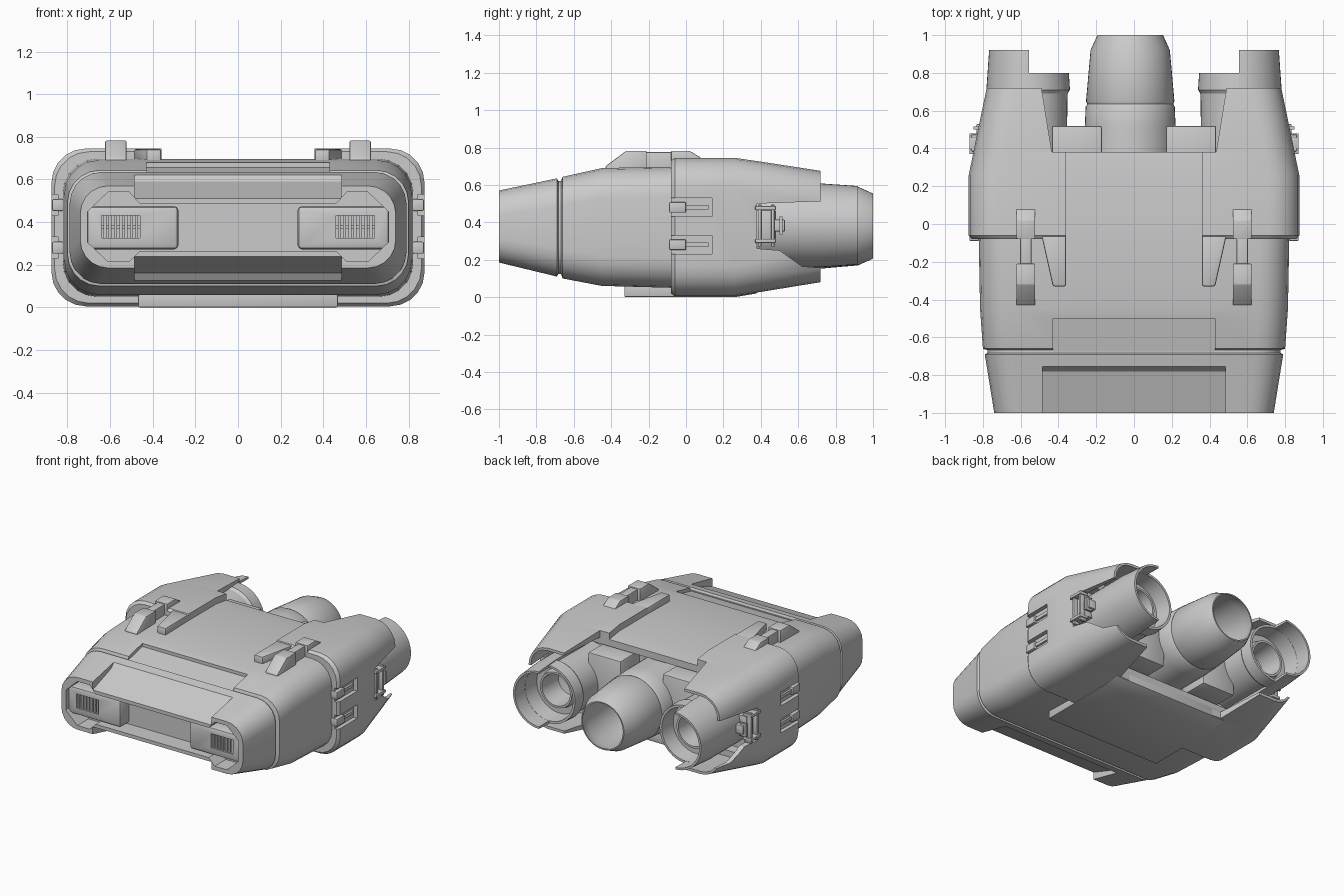
import bpy, bmesh, math

if "Cube" in bpy.data.objects:
    bpy.data.objects.remove(bpy.data.objects["Cube"], do_unlink=True)


def activate(ob):
    bpy.ops.object.select_all(action='DESELECT')
    ob.select_set(True)
    bpy.context.view_layer.objects.active = ob


def loft(name, rings, loop=False):
    """Skin closed rings of points; cap the ends, or join last to first."""
    bm = bmesh.new()
    rows = [[bm.verts.new(p) for p in ring] for ring in rings]
    pairs = list(zip(rows, rows[1:]))
    if loop:
        pairs.append((rows[-1], rows[0]))
    for a, b in pairs:
        for i in range(len(a)):
            j = (i + 1) % len(a)
            bm.faces.new((a[i], a[j], b[j], b[i]))
    if not loop:
        bm.faces.new(rows[0])
        bm.faces.new(rows[-1])
    bmesh.ops.recalc_face_normals(bm, faces=bm.faces)
    mesh = bpy.data.meshes.new(name)
    bm.to_mesh(mesh)
    bm.free()
    ob = bpy.data.objects.new(name, mesh)
    bpy.context.collection.objects.link(ob)
    return ob


def prism(name, pts, axis, a, b):
    """Extrude a 2D outline along the given axis from a to b."""
    place = {'x': lambda p, t: (t, p[0], p[1]),
             'y': lambda p, t: (p[0], t, p[1]),
             'z': lambda p, t: (p[0], p[1], t)}[axis]
    return loft(name, [[place(p, t) for p in pts] for t in (a, b)])


def box(name, x, y, z):
    return prism(name, [(x[0], y[0]), (x[1], y[0]), (x[1], y[1]), (x[0], y[1])], 'z', *z)


def lathe(name, profile, cx, cz, steps=48):
    """Spin a closed (radius, y) outline about an axis parallel to y."""
    turns = [2 * math.pi * i / steps for i in range(steps)]
    return loft(name, [[(cx + r * math.cos(t), y, cz + r * math.sin(t))
                        for r, y in profile] for t in turns], loop=True)


def apply(ob, kind, **props):
    activate(ob)
    mod = ob.modifiers.new(kind.title(), kind)
    for key, value in props.items():
        setattr(mod, key, value)
    bpy.ops.object.modifier_apply(modifier=mod.name)


def cut(ob, cutter):
    apply(ob, 'BOOLEAN', object=cutter, operation='DIFFERENCE', solver='EXACT')
    bpy.data.objects.remove(cutter, do_unlink=True)


def finish(ob, bevel=0, mirror=True):
    if bevel:
        apply(ob, 'BEVEL', width=bevel, segments=2, limit_method='ANGLE')
    if mirror:
        apply(ob, 'MIRROR', use_mirror_merge=False)
    activate(ob)
    bpy.ops.object.shade_smooth_by_angle(angle=math.radians(30))


def half(hw, z0, z1, r, inner, n=5):
    """Half of a rounded rectangle, from inner top round to inner bottom."""
    pts = [(inner, z1)]
    for cz, start in ((z1 - r, 90), (z0 + r, 0)):
        for i in range(n + 1):
            t = math.radians(start - 90 * i / n)
            pts.append((hw - r + r * math.cos(t), cz + r * math.sin(t)))
    return pts + [(inner, z0)]


# Main body
rings = []
for y, hw, z0, z1, r in [(-1, .74, .185, .57, .13), (-.69, .79, .11, .635, .15),
                         (-.682, .775, .125, .62, .14), (-.668, .775, .125, .62, .14),
                         (-.66, .80, .10, .643, .15), (-.45, .815, .06, .69, .16),
                         (-.08, .822, .05, .697, .16), (.26, .82, .05, .697, .16),
                         (.38, .80, .07, .68, .16)]:
    right = half(hw, z0, z1, r, .3)
    rings.append([(x, y, z) for x, z in right] + [(-x, y, z) for x, z in reversed(right)])
body = loft("main_body", rings)

# Front scoops, top recess, front opening and rear pocket
cut(body, prism("cutter", [(-1.1, .475), (-.78, .59), (-.74, .64), (-.74, .8), (-1.1, .8)], 'x', -.485, .485))
cut(body, prism("cutter", [(-1.1, .275), (-.78, .16), (-.74, .1), (-.74, -.1), (-1.1, -.1)], 'x', -.485, .485))
cut(body, prism("cutter", [(-.5, .655), (-.675, .615), (-.675, .8), (-.5, .8)], 'x', -.43, .43))
opening = [(.46, .485), (.51, .54), (.61, .54), (.705, .45),
           (.705, .305), (.61, .215), (.51, .215), (.46, .265)]
cut(body, prism("cutter", opening + [(-x, z) for x, z in reversed(opening)], 'y', -1.1, -.87))
cut(body, box("cutter", (-.74, .74), (.3, .5), (.12, .63)))
finish(body, mirror=False)

# Side shells with open rear tips
rings = []
for y, hw, z0, z1, inner, t in [(-.08, .86, .02, .73, .36, .05), (-.06, .875, .005, .745, .36, .06),
                                (.26, .875, .005, .745, .36, .06), (.38, .85, .025, .727, .36, .05),
                                (.382, .85, .025, .727, .435, .05), (.72, .78, .08, .675, .49, .02)]:
    outer = half(hw, z0, z1, .16, inner)
    lining = half(hw - t, z0 + t, z1 - t, .13, inner)
    rings.append([(x, y, z) for x, z in outer + lining[::-1]])
shell = loft("side_shell", rings)
cut(shell, prism("cutter", [(.38, .5), (.8, .515), (.8, .15), (.62, .165), (.5, .25), (.38, .26)], 'x', .6, 1))
for z in (.28, .48):
    cut(shell, box("cutter", (.845, 1), (-.1, .14), (z - .05, z + .05)))
finish(shell)

# Side slot fittings
for z in (.28, .48):
    finish(box("slot_block", (.82, .872), (-.09, 0), (z - .028, z + .028)), .006)
    finish(box("slot_rail", (.82, .86), (.0, .12), (z - .012, z + .012)))

# Shell tabs and the underside plate
finish(prism("shell_tab", [(.36, -.33), (.43, -.33), (.49, -.06), (.36, -.06)], 'z', .67, .742), .01)
finish(prism("underside_plate", [(-.33, 0), (.26, 0), (.38, .02), (.38, .09), (-.33, .09)],
             'x', -.47, .47), .008, mirror=False)

# Rear blocks between the nozzles
finish(box("rear_block", (.17, .435), (.28, .52), (.14, .62)), .01)

# Top latches
cx = .573
finish(prism("latch_front", [(-.43, .65), (-.43, .7), (-.32, .782), (-.21, .782), (-.21, .65)],
             'x', cx - .05, cx + .05), .006)
finish(prism("latch_bar", [(-.3, .65), (-.3, .775), (.02, .775), (.02, .65)],
             'x', cx - .03, cx + .03), .006)
finish(prism("latch_rear", [(-.08, .7), (-.08, .782), (.02, .782), (.08, .745), (.08, .7)],
             'x', cx - .05, cx + .05), .006)

# Front vent boxes
vent = box("vent_box", (.28, .71), (-.97, -.8), (.272, .475))
apply(vent, 'BEVEL', width=.02, segments=2, limit_method='ANGLE')
cut(vent, box("cutter", (.46, .64), (-1, -.93), (.325, .43)))
finish(vent)
for i in range(7):
    x = .475 + i * .025
    finish(box("vent_slat", (x - .007, x + .007), (-.962, -.92), (.32, .435)))
finish(box("vent_crossbar", (.455, .645), (-.95, -.92), (.37, .385)))

# Side clasps bridging the shell cut-outs
for z in (.29, .465):
    finish(box("clasp_rung", (.80, .872), (.37, .48), (z, z + .022)), .004)
for y in (.385, .455):
    finish(box("clasp_post", (.81, .862), (y, y + .018), (.27, .495)), .004)
finish(box("clasp_plate", (.76, .83), (.34, .48), (.31, .465)), .004)
finish(box("clasp_hook", (.74, .835), (.47, .53), (.35, .415)), .008)
finish(box("clasp_pin", (.80, .85), (.5, .515), (.335, .43)))

# Centre nozzle
finish(lathe("centre_nozzle", [(.001, .25), (.24, .25), (.24, .52), (.236, .62), (.228, .635), (.234, .65),
                               (.21, .92), (.174, 1), (.165, 1), (.195, .91), (.17, .62), (.001, .58)],
             -.02, .38), mirror=False)

# Side nozzles
finish(lathe("side_nozzle", [(.001, .25), (.2, .25), (.205, .69), (.218, .71), (.212, .8), (.195, .8),
                             (.185, .68), (.14, .68), (.13, .72), (.115, .72), (.1, .55), (.001, .53)],
             .557, .384))

# Outer cowl around the outward half of each side nozzle
rings = []
for i in range(25):
    t = math.radians(-90 + 180 * i / 24)
    rings.append([(.557 + r * math.cos(t), y, .384 + r * math.sin(t))
                  for r, y in [(.224, .35), (.224, .72), (.21, .92), (.195, .92), (.2, .35)]])
finish(loft("nozzle_cowl", rings))
